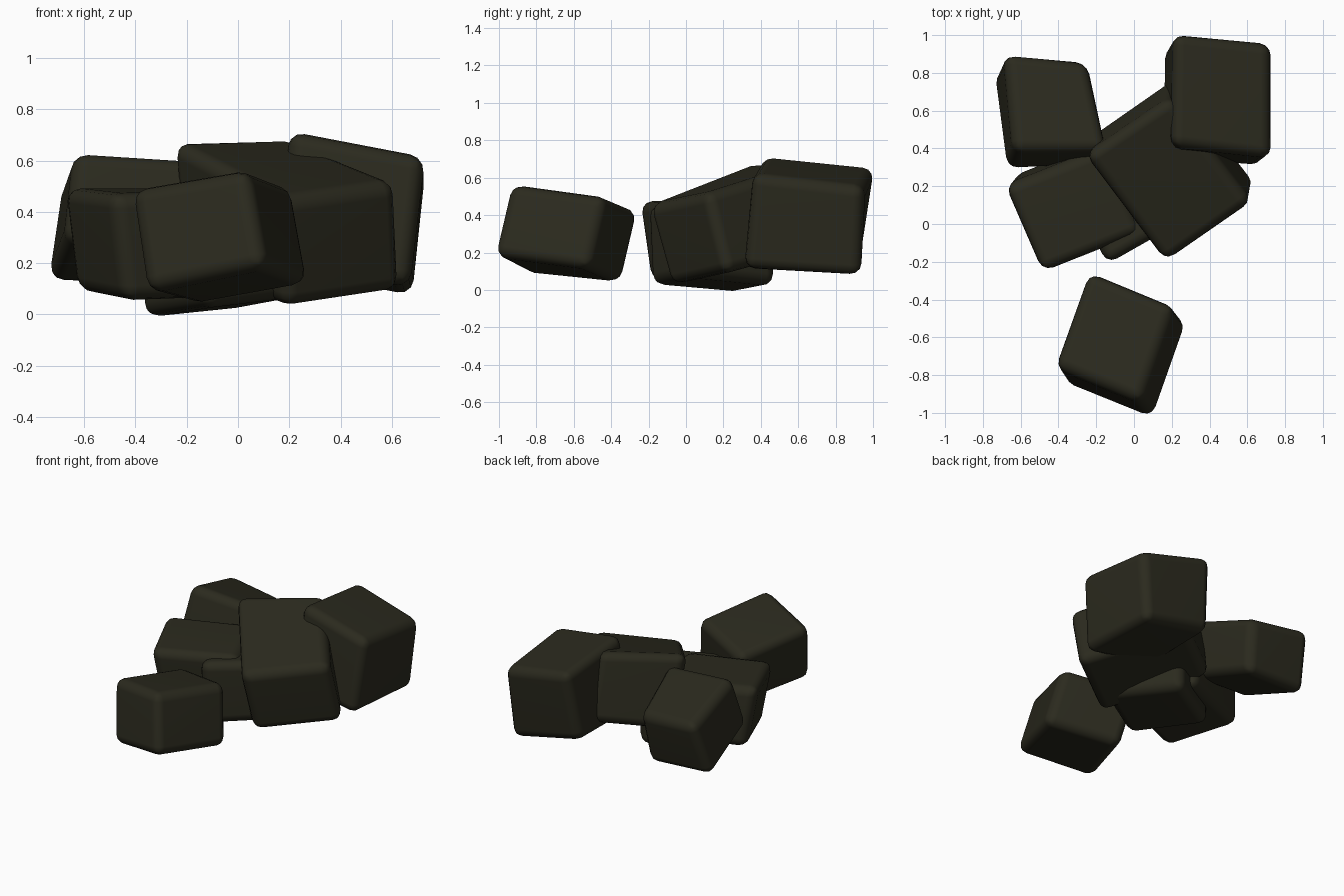
import bpy
import bmesh
from mathutils import Matrix, Vector

cube = bpy.data.objects.get("Cube")
if cube:
    bpy.data.objects.remove(cube, do_unlink=True)

# One dark olive stone colour
stone = bpy.data.materials.new("dark_olive_stone")
stone.use_nodes = True
colour = (0.024, 0.023, 0.013, 1)
stone.diffuse_color = colour
shader = stone.node_tree.nodes["Principled BSDF"]
shader.inputs["Base Color"].default_value = colour
shader.inputs["Roughness"].default_value = 0.9


def add_rock(name, centre, width, depth, height, chips):
    """Rounded, skewed block spanned by three edge vectors.
    Chips move single corners, keyed by their width, depth and height signs."""
    edges = Matrix((width, depth, height)).transposed()
    mesh = bpy.data.meshes.new(name)
    bm = bmesh.new()
    bmesh.ops.create_cube(bm, size=1)
    for corner in bm.verts:
        key = "".join("+" if c > 0 else "-" for c in corner.co)
        corner.co = edges @ corner.co + Vector(chips.get(key, (0, 0, 0)))
    bm.to_mesh(mesh)
    bm.free()
    mesh.materials.append(stone)
    rock = bpy.data.objects.new(name, mesh)
    bpy.context.collection.objects.link(rock)
    rock.location = Vector(centre)

    # Soft worn edges
    bevel = rock.modifiers.new("worn_edges", 'BEVEL')
    bevel.width = 0.06
    bevel.segments = 3
    for face in mesh.polygons:
        face.use_smooth = True
    normals = rock.modifiers.new("flat_sides", 'WEIGHTED_NORMAL')
    normals.keep_sharp = True


# Loose rock in front
add_rock("front_rock", (-0.07, -0.64, 0.303),
         (0.46, -0.19, 0.08), (0.18, 0.51, -0.07), (-0.07, 0.09, 0.385),
         {"---": (-0.01, 0, -0.02)})

# Pile behind it
add_rock("centre_rock", (0.19, 0.29, 0.355),
         (0.44, 0.31, 0.05), (-0.41, 0.56, 0.17), (-0.02, -0.11, 0.45),
         {"-++": (-0.02, 0, 0.04), "+-+": (0.02, 0, 0),
          "+--": (0.02, 0, 0.02), "--+": (0, -0.01, -0.02)})
add_rock("left_back_rock", (0.44, 0.665, 0.395),
         (0.52, -0.06, -0.08), (0.01, 0.6, -0.06), (0.05, 0.035, 0.51),
         {"+-+": (0.01, 0, -0.02), "+++": (0, 0, -0.03),
          "-+-": (0, -0.05, 0.03), "++-": (0, 0.02, 0),
          "---": (0, -0.03, -0.03), "+--": (0, -0.01, -0.02)})
add_rock("right_front_rock", (-0.3, 0.105, 0.295),
         (0.53, 0.21, 0.02), (-0.2, 0.46, 0.04), (-0.05, -0.06, 0.43),
         {"-++": (0, 0, -0.025), "+++": (0, 0, -0.05),
          "--+": (0, 0, -0.01), "+-+": (0, 0, -0.02)})
add_rock("right_back_rock", (-0.45, 0.595, 0.375),
         (0.47, 0.03, -0.04), (-0.07, 0.49, -0.15), (0.05, 0.11, 0.36),
         {"+++": (-0.02, -0.05, 0), "-++": (0.01, 0.03, 0),
          "+-+": (0.02, -0.03, 0), "--+": (-0.015, 0, -0.01),
          "-+-": (0, 0.01, -0.02)})
add_rock("base_rock", (-0.055, 0.15, 0.235),
         (0.4, 0.21, 0.04), (-0.26, 0.46, -0.05), (0, 0, 0.41),
         {"--+": (-0.02, -0.03, 0.01), "---": (0, -0.01, -0.01)})
